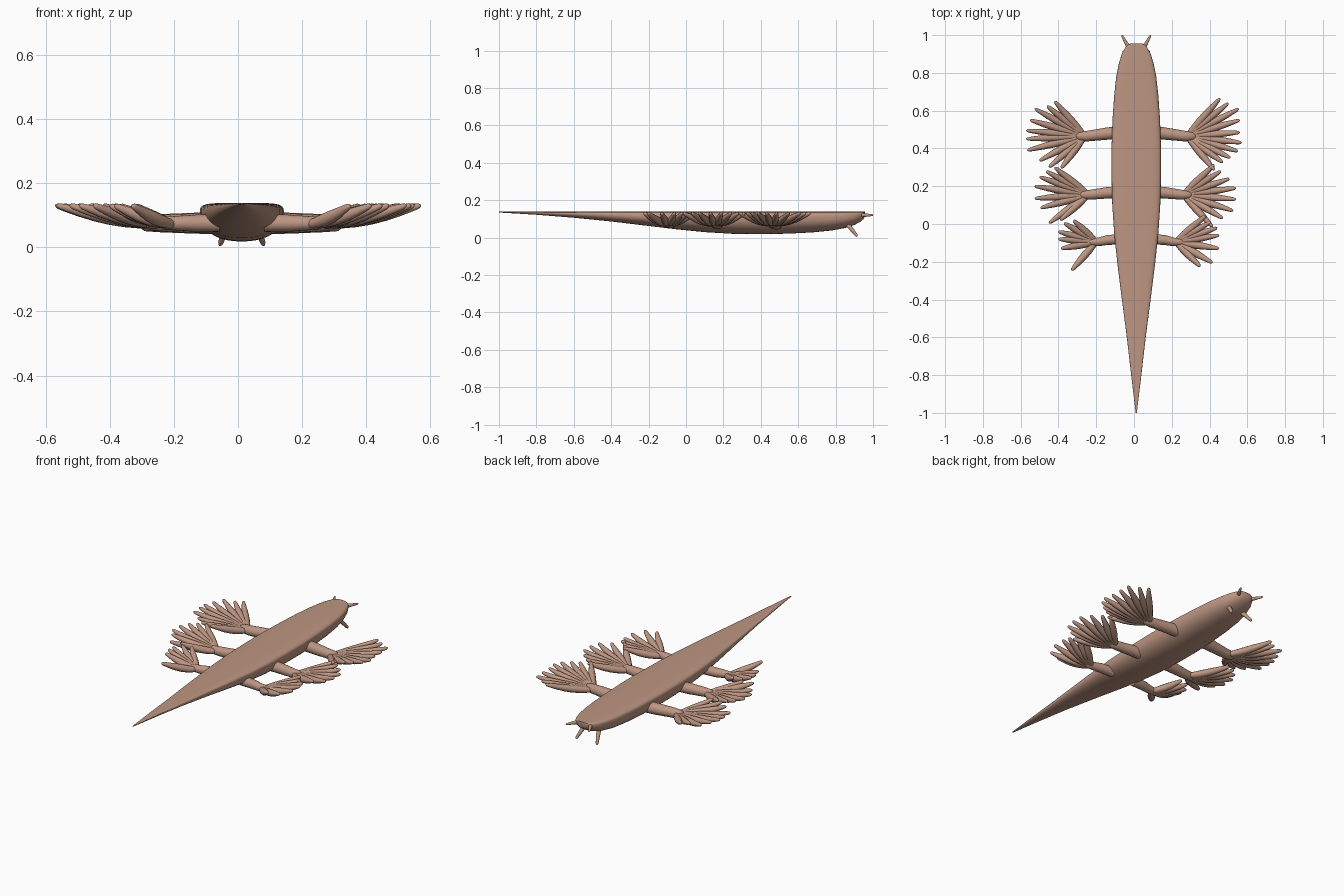
import bpy, bmesh, math
from mathutils import Vector

if "Cube" in bpy.data.objects:
    bpy.data.objects.remove(bpy.data.objects["Cube"])

skin = bpy.data.materials.new("dusty_brown_skin")
skin.use_nodes = True
SKIN = (0.51, 0.305, 0.225, 1)
skin.diffuse_color = SKIN
skin.node_tree.nodes["Principled BSDF"].inputs["Base Color"].default_value = SKIN

CENTRE = 0.012   # body axis sits slightly off centre
TOP = 0.138      # height of the flat back


def loft(name, rings, angle=40):
    """Skin a list of closed rings and cap both ends."""
    bm = bmesh.new()
    loops = [[bm.verts.new(p) for p in ring] for ring in rings]
    n = len(loops[0])
    for a, b in zip(loops, loops[1:]):
        for i in range(n):
            j = (i + 1) % n
            bm.faces.new((a[i], a[j], b[j], b[i]))
    bm.faces.new(loops[0][::-1])
    bm.faces.new(loops[-1])
    bmesh.ops.recalc_face_normals(bm, faces=bm.faces)
    mesh = bpy.data.meshes.new(name)
    bm.to_mesh(mesh)
    bm.free()
    mesh.materials.append(skin)
    obj = bpy.data.objects.new(name, mesh)
    bpy.context.collection.objects.link(obj)
    bpy.ops.object.select_all(action='DESELECT')
    obj.select_set(True)
    bpy.context.view_layer.objects.active = obj
    bpy.ops.object.shade_smooth_by_angle(angle=math.radians(angle))
    return obj


def tube(name, path, radii, sides=12):
    """Round tube of varying radius along a path."""
    pts = [Vector(p) for p in path]
    rings = []
    for i, p in enumerate(pts):
        d = (pts[min(i + 1, len(pts) - 1)] - pts[max(i - 1, 0)]).normalized()
        u = d.cross(Vector((0, 0, 1))).normalized()
        v = u.cross(d)
        rings.append([p + radii[i] * (u * math.cos(a) + v * math.sin(a))
                      for a in (math.tau * k / sides for k in range(sides))])
    return loft(name, rings, 60)


# Body: flat back, rounded belly, long pointed tail, blunt head
def body_ring(y, half_width, bottom, sides=40):
    depth = TOP - bottom
    rim = min(0.03, depth * 0.3)
    ring = []
    for k in range(sides):
        a = math.tau * k / sides
        c, s = math.cos(a), math.sin(a)
        if s > 0:
            x = math.copysign(abs(c) ** 0.35, c)
            z = rim * s ** 0.6
        else:
            x = math.copysign(abs(c) ** 0.9, c)
            z = -(depth - rim) * abs(s) ** 0.9
        ring.append((CENTRE + half_width * x, y, TOP - rim + z))
    return ring


# (y, half width, belly height)
STATIONS = [(-1, .003, .134), (-.8, .027, .122), (-.6, .05, .106),
            (-.4, .076, .086), (-.2, .101, .062), (-.05, .117, .044),
            (.1, .127, .029), (.25, .131, .02), (.4, .131, .018),
            (.55, .126, .021), (.68, .117, .028), (.78, .106, .038),
            (.85, .092, .051), (.9, .077, .067), (.935, .058, .086),
            (.95, .042, .1), (.956, .028, .112)]
loft("body", [body_ring(*s) for s in STATIONS])


# Limbs: a short arm ending in a fan of upward-curving fingers
def finger(name, wrist, tip):
    w, t = Vector(wrist), Vector((*tip, 0.131))
    path, radii = [], []
    for s in (0, .15, .3, .45, .6, .75, .88, .96, .985, 1):
        p = w.lerp(t, s)
        p.z = w.z + (t.z - w.z) * s ** 1.5
        path.append(p)
        end = 1 if s < .95 else (0.85 if s < .97 else (0.6 if s < 1 else 0.2))
        radii.append((.013 + .008 * math.sin(math.pi * min(s * 1.1, 1)) - .002 * s) * end)
    tube(name, path, radii, 10)


def limb(name, root_y, wrist, radius, tips):
    x, y = wrist
    side = math.copysign(1, x)
    z = 0.075
    start = (CENTRE + side * 0.07, root_y, z)
    path = [start, (CENTRE + side * 0.15, root_y * .7 + y * .3, z),
            (x - side * .01, y, z), (x + side * .03, y, z), (x + side * .055, y, z + .004)]
    tube(name + "_arm", path, [radius * f for f in (1.1, 1.05, .9, .8, .3)], 16)
    for i, tip in enumerate(tips):
        finger(f"{name}_finger_{i + 1}", (x, y, z - .004), tip)


limb("front_left", .485, (.28, .465), .031,
     [(.455, .665), (.5, .64), (.555, .61), (.56, .55), (.56, .485),
      (.57, .43), (.55, .385), (.51, .35), (.47, .325), (.425, .285)])
limb("front_right", .485, (-.26, .465), .031,
     [(-.42, .65), (-.46, .625), (-.525, .61), (-.55, .55), (-.57, .495),
      (-.57, .45), (-.565, .39), (-.5, .335), (-.45, .3), (-.385, .295)])
limb("middle_left", .17, (.26, .155), .029,
     [(.425, .315), (.46, .28), (.505, .24), (.54, .19),
      (.54, .13), (.525, .07), (.47, .03), (.415, -.015)])
limb("middle_right", .17, (-.24, .155), .029,
     [(-.42, .3), (-.465, .28), (-.5, .25), (-.525, .2),
      (-.525, .135), (-.495, .085), (-.45, .005), (-.39, .02)])
limb("rear_left", -.08, (.22, -.095), .025,
     [(.38, .045), (.405, .01), (.44, -.02), (.45, -.06),
      (.45, -.13), (.415, -.205), (.35, -.225)])
limb("rear_right", -.08, (-.2, -.095), .025,
     [(-.32, .02), (-.37, .005), (-.4, -.04),
      (-.4, -.08), (-.385, -.13), (-.33, -.245)])

# Head feelers: an upper pair reaching forward, a lower pair pointing down
for side, label in ((1, "left"), (-1, "right")):
    def at(x, y, z):
        return (CENTRE + side * x, y, z)
    tube("upper_feeler_" + label,
         [at(.03, .92, .12), at(.055, .96, .12), at(.075, .997, .12), at(.076, 1, .12)],
         [.014, .009, .005, .002])
    tube("lower_feeler_" + label,
         [at(.04, .85, .085), at(.055, .885, .045), at(.066, .91, .013), at(.068, .915, .006)],
         [.014, .011, .008, .004])
